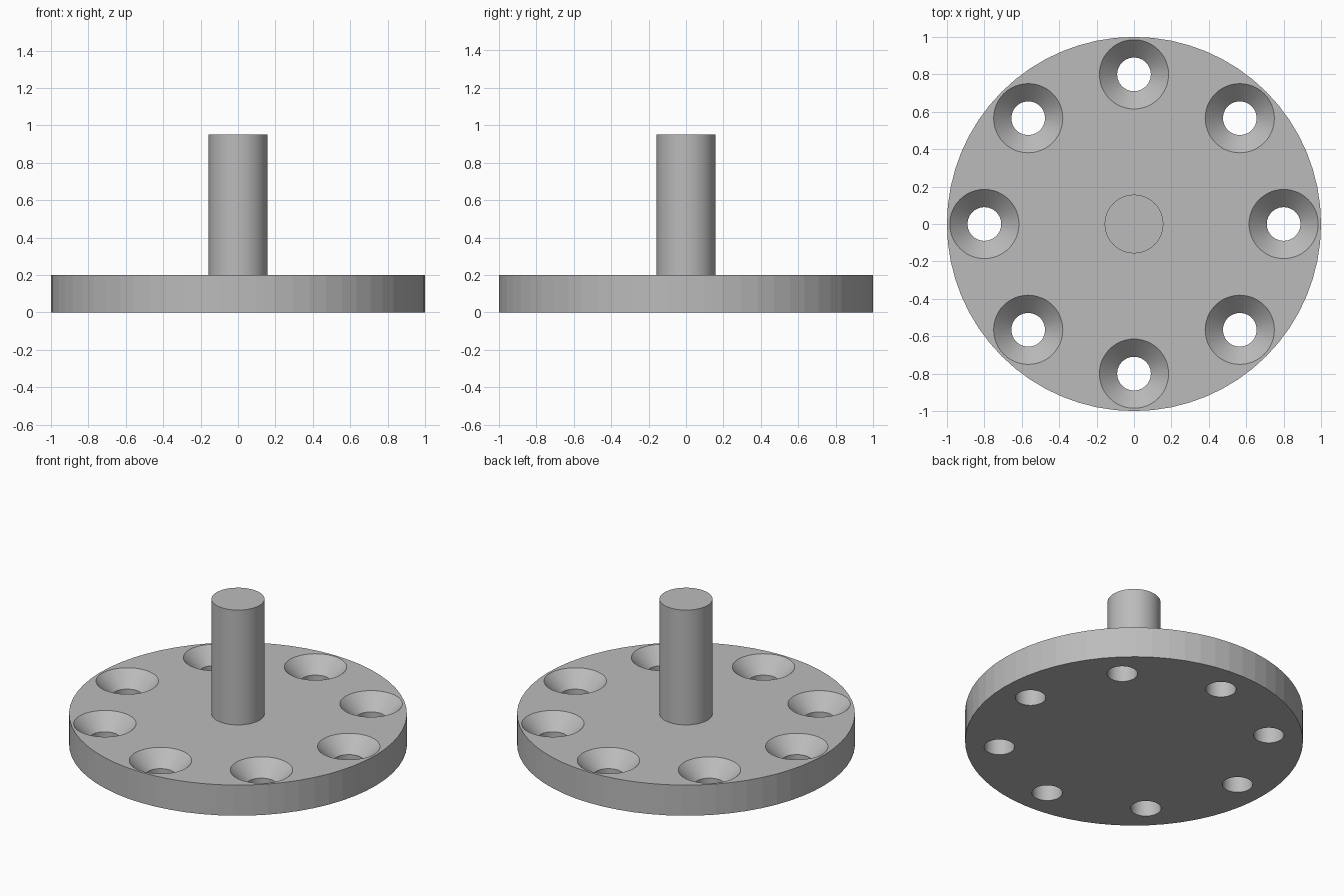
import bpy, bmesh
from math import cos, sin, pi, radians

cube = bpy.data.objects.get("Cube")
if cube:
    bpy.data.objects.remove(cube, do_unlink=True)

DISC_R, DISC_H = 1.0, 0.2
PIN_R, TOP = 0.157, 0.95
BOLT_R, HOLE_R, SINK_R = 0.8, 0.09, 0.185
HOLES = 8

steel = bpy.data.materials.new("plain_grey")
steel.use_nodes = True
colour = (0.5, 0.5, 0.5, 1)
steel.diffuse_color = colour
steel.node_tree.nodes["Principled BSDF"].inputs["Base Color"].default_value = colour


def add_turned(bm, profile, segments, cx=0, cy=0):
    """Add a closed solid turned about a vertical axis from (radius, z) pairs."""
    rings = [[bm.verts.new((cx + r * cos(2 * pi * i / segments),
                            cy + r * sin(2 * pi * i / segments), z))
              for i in range(segments)] for r, z in profile]
    for low, high in zip(rings, rings[1:]):
        for i in range(segments):
            j = (i + 1) % segments
            bm.faces.new((low[i], low[j], high[j], high[i]))
    bm.faces.new(rings[0][::-1])
    bm.faces.new(rings[-1])


def make_object(name, bm, smooth):
    mesh = bpy.data.meshes.new(name)
    bm.to_mesh(mesh)
    bm.free()
    mesh.materials.append(steel)
    obj = bpy.data.objects.new(name, mesh)
    bpy.context.collection.objects.link(obj)
    if smooth:
        bpy.ops.object.select_all(action='DESELECT')
        obj.select_set(True)
        bpy.context.view_layer.objects.active = obj
        bpy.ops.object.shade_smooth_by_angle(angle=radians(30))
    return obj


# Flange disc with lightly faceted rim
bm = bmesh.new()
add_turned(bm, [(DISC_R, 0), (DISC_R, DISC_H)], 64)
disc = make_object("flange_disc", bm, False)

# Countersunk bolt holes, cut as one tool
bm = bmesh.new()
sink = SINK_R - HOLE_R
over = 0.05
for k in range(HOLES):
    a = 2 * pi * k / HOLES
    add_turned(bm, [(HOLE_R, -over), (HOLE_R, DISC_H - sink),
                    (SINK_R + over, DISC_H + over)], 48,
               BOLT_R * cos(a), BOLT_R * sin(a))
cutter = make_object("bolt_hole_cutter", bm, True)
cutter.hide_render = True
cutter.display_type = 'WIRE'

cut = disc.modifiers.new("bolt_holes", 'BOOLEAN')
cut.operation = 'DIFFERENCE'
cut.solver = 'EXACT'
cut.object = cutter
bpy.context.view_layer.objects.active = disc
bpy.ops.object.modifier_apply(modifier=cut.name)
bpy.data.objects.remove(cutter, do_unlink=True)

# Central pin standing on the disc
bm = bmesh.new()
add_turned(bm, [(PIN_R, DISC_H), (PIN_R, TOP)], 48)
make_object("centre_pin", bm, True)
